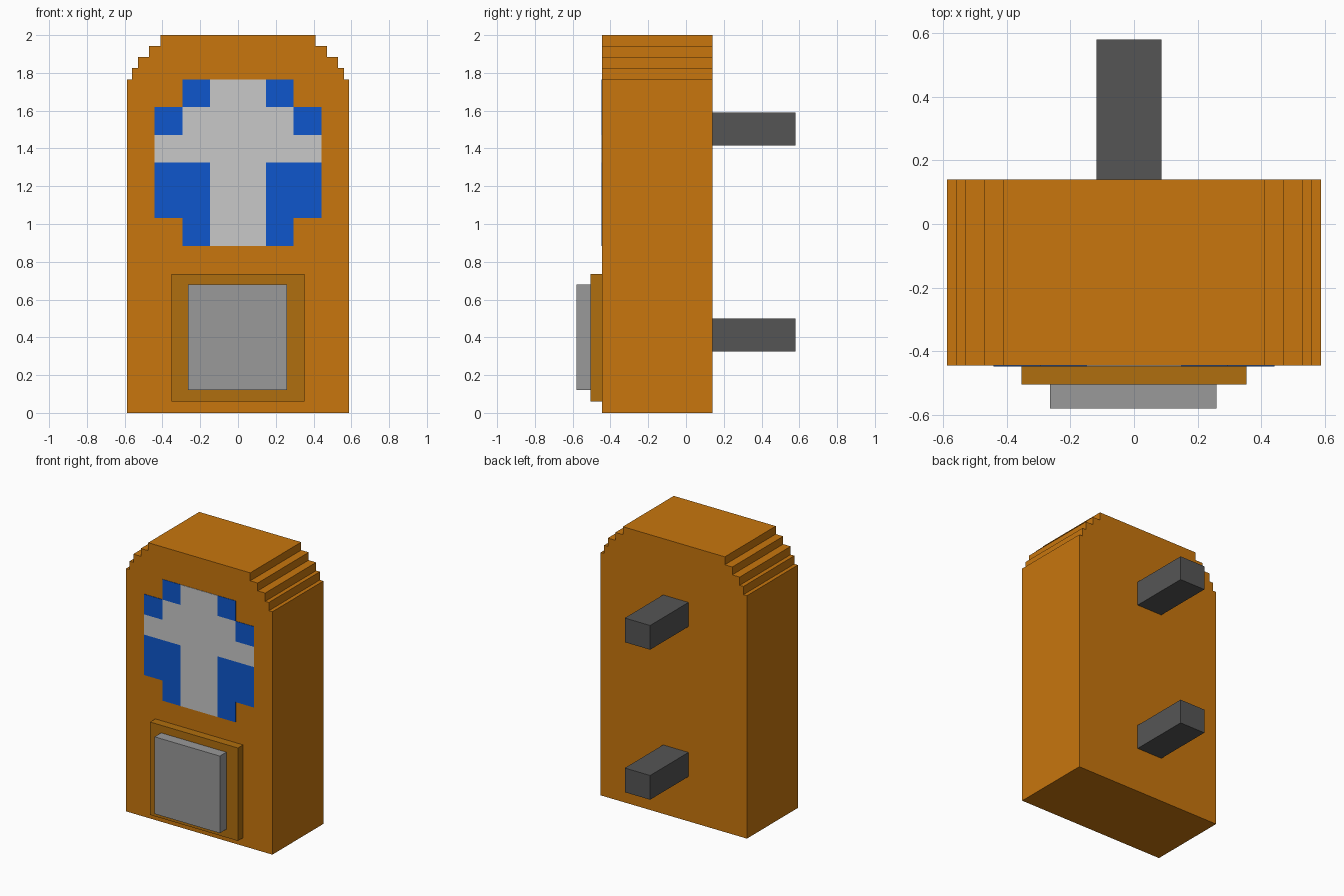
import bpy
import bmesh

cube = bpy.data.objects.get("Cube")
if cube:
    bpy.data.objects.remove(cube, do_unlink=True)


def material(name, r, g, b):
    m = bpy.data.materials.new(name)
    m.use_nodes = True
    m.diffuse_color = (r, g, b, 1)
    m.node_tree.nodes["Principled BSDF"].inputs["Base Color"].default_value = (r, g, b, 1)
    return m


orange = material("orange", 0.578, 0.181, 0.004)
dark_orange = material("dark orange", 0.434, 0.156, 0.0044)
blue = material("blue", 0.0044, 0.093, 0.604)
light_grey = material("light grey", 0.578, 0.578, 0.578)
mid_grey = material("mid grey", 0.319, 0.319, 0.319)
dark_grey = material("dark grey", 0.091, 0.091, 0.091)


def finish(name, bm, *mats):
    bmesh.ops.recalc_face_normals(bm, faces=bm.faces)
    mesh = bpy.data.meshes.new(name)
    bm.to_mesh(mesh)
    bm.free()
    for m in mats:
        mesh.materials.append(m)
    obj = bpy.data.objects.new(name, mesh)
    bpy.context.collection.objects.link(obj)
    return obj


def extrude_y(bm, faces, depth):
    """Give flat faces in the xz plane a thickness along +y."""
    result = bmesh.ops.extrude_face_region(bm, geom=faces, use_keep_orig=True)
    verts = [v for v in result["geom"] if isinstance(v, bmesh.types.BMVert)]
    bmesh.ops.translate(bm, verts=verts, vec=(0, depth, 0))


def prism(name, outline, y0, y1, mat):
    bm = bmesh.new()
    face = bm.faces.new([bm.verts.new((x, y0, z)) for x, z in outline])
    extrude_y(bm, [face], y1 - y0)
    return finish(name, bm, mat)


def box(name, x0, x1, y0, y1, z0, z1, mat):
    return prism(name, [(x0, z0), (x1, z0), (x1, z1), (x0, z1)], y0, y1, mat)


FRONT, BACK = -0.445, 0.14

# Body with stepped shoulders: half width and top height of each step
steps = [(0.588, 1.765), (0.56, 1.825), (0.53, 1.885), (0.47, 1.942), (0.41, 2.0)]
right = []
bottom = 0.0
for half, top in steps:
    right += [(half, bottom), (half, top)]
    bottom = top
outline = right + [(-x, z) for x, z in reversed(right)]
prism("body", outline, FRONT, BACK, orange)

# Emblem: thin plate of square cells, W = light grey, B = blue
pattern = [".BWWB.",
           "BWWWWB",
           "WWWWWW",
           "BBWWBB",
           "BBWWBB",
           ".BWWB."]
CELL = 0.147
EMBLEM_TOP = 1.766
bm = bmesh.new()
for row, line in enumerate(pattern):
    for col, mark in enumerate(line):
        if mark == ".":
            continue
        x0, z1 = (col - 3) * CELL, EMBLEM_TOP - row * CELL
        corners = [(x0, z1 - CELL), (x0 + CELL, z1 - CELL), (x0 + CELL, z1), (x0, z1)]
        face = bm.faces.new([bm.verts.new((x, FRONT - 0.003, z)) for x, z in corners])
        face.material_index = 1 if mark == "B" else 0
bmesh.ops.remove_doubles(bm, verts=bm.verts, dist=0.001)
extrude_y(bm, bm.faces[:], 0.004)
finish("emblem", bm, light_grey, blue)

# Push button and its surround
box("button_frame", -0.353, 0.353, -0.505, FRONT, 0.06, 0.735, dark_orange)
box("button", -0.264, 0.26, -0.58, -0.505, 0.12, 0.68, mid_grey)

# Mounting bars on the back
for name, z in (("lower_mount", 0.325), ("upper_mount", 1.415)):
    box(name, -0.118, 0.086, BACK, 0.58, z, z + 0.176, dark_grey)
